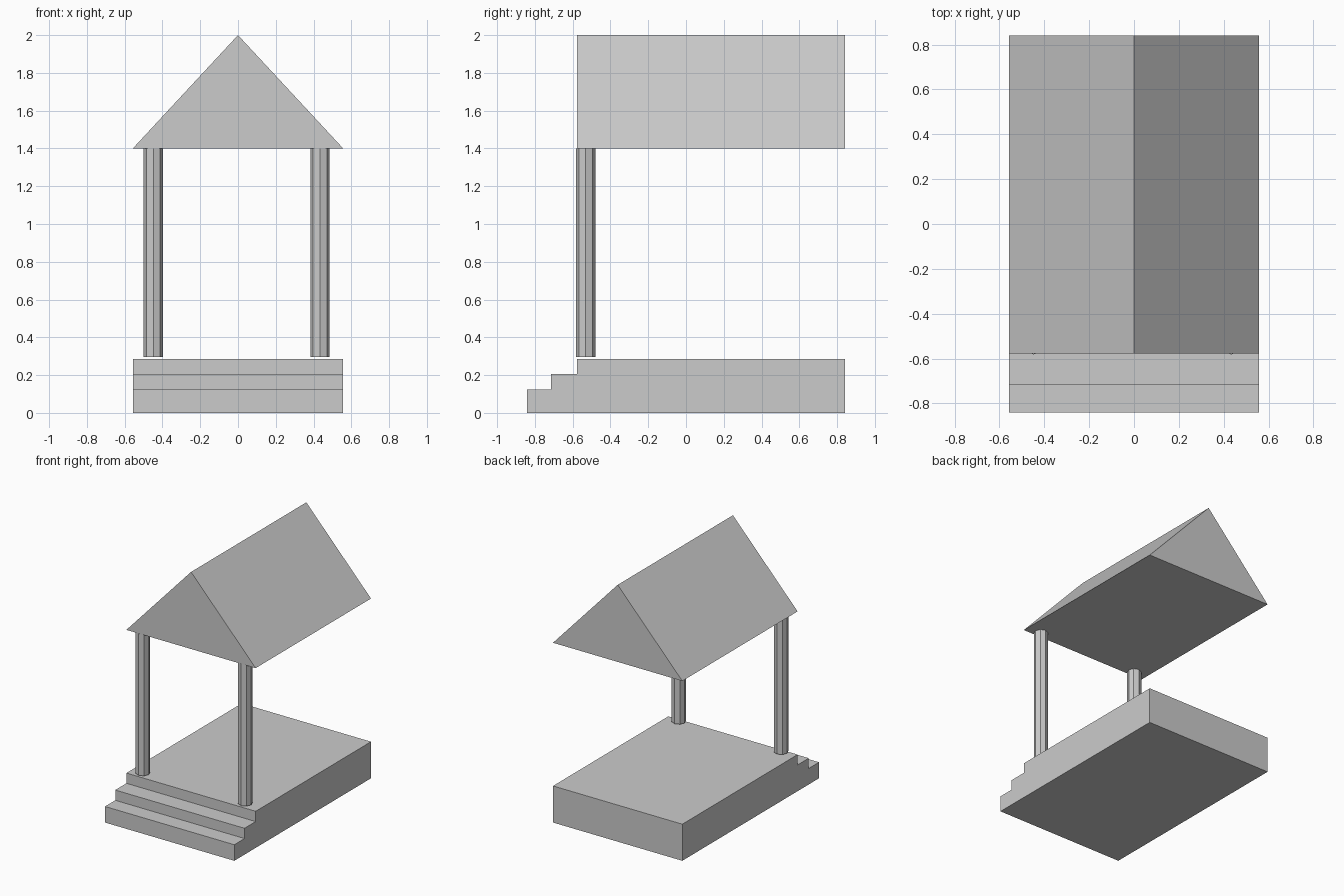
import bpy, bmesh
from mathutils import Vector

if "Cube" in bpy.data.objects:
    bpy.data.objects.remove(bpy.data.objects["Cube"])


def prism(name, outline, start, depth):
    """Extrude a closed outline of 3D points along a vector."""
    bm = bmesh.new()
    face = bm.faces.new([bm.verts.new(Vector(p) + Vector(start)) for p in outline])
    ext = bmesh.ops.extrude_face_region(bm, geom=[face])
    verts = [g for g in ext["geom"] if isinstance(g, bmesh.types.BMVert)]
    bmesh.ops.translate(bm, verts=verts, vec=depth)
    bmesh.ops.recalc_face_normals(bm, faces=bm.faces)
    mesh = bpy.data.meshes.new(name)
    bm.to_mesh(mesh)
    bm.free()
    obj = bpy.data.objects.new(name, mesh)
    bpy.context.collection.objects.link(obj)
    return obj


HALF_W = 0.557
FRONT, BACK = -0.578, 0.841
MID_STEP, LOW_STEP = -0.715, -0.841

# Floor slab with the upper step in one side profile
floor = [(MID_STEP, 0), (BACK, 0), (BACK, 0.285), (FRONT, 0.285),
         (FRONT, 0.205), (MID_STEP, 0.205)]
prism("floor_platform", [(0, y, z) for y, z in floor],
      (-HALF_W, 0, 0), (2 * HALF_W, 0, 0))

# Lowest step
step = [(LOW_STEP, 0), (MID_STEP, 0), (MID_STEP, 0.125), (LOW_STEP, 0.125)]
prism("lower_step", [(0, y, z) for y, z in step],
      (-HALF_W, 0, 0), (2 * HALF_W, 0, 0))

# Solid gable roof
prism("gable_roof", [(-HALF_W, 0, 1.4), (HALF_W, 0, 1.4), (0, 0, 2.0)],
      (0, FRONT, 0), (0, BACK - FRONT, 0))

# Two eight-sided front columns
BOTTOM, TOP = 0.297, 1.4
for side, x in (("left", -0.448), ("right", 0.434)):
    bpy.ops.mesh.primitive_cylinder_add(
        vertices=8, radius=0.051, depth=TOP - BOTTOM,
        location=(x, -0.531, (TOP + BOTTOM) / 2))
    bpy.context.object.name = side + "_column"
